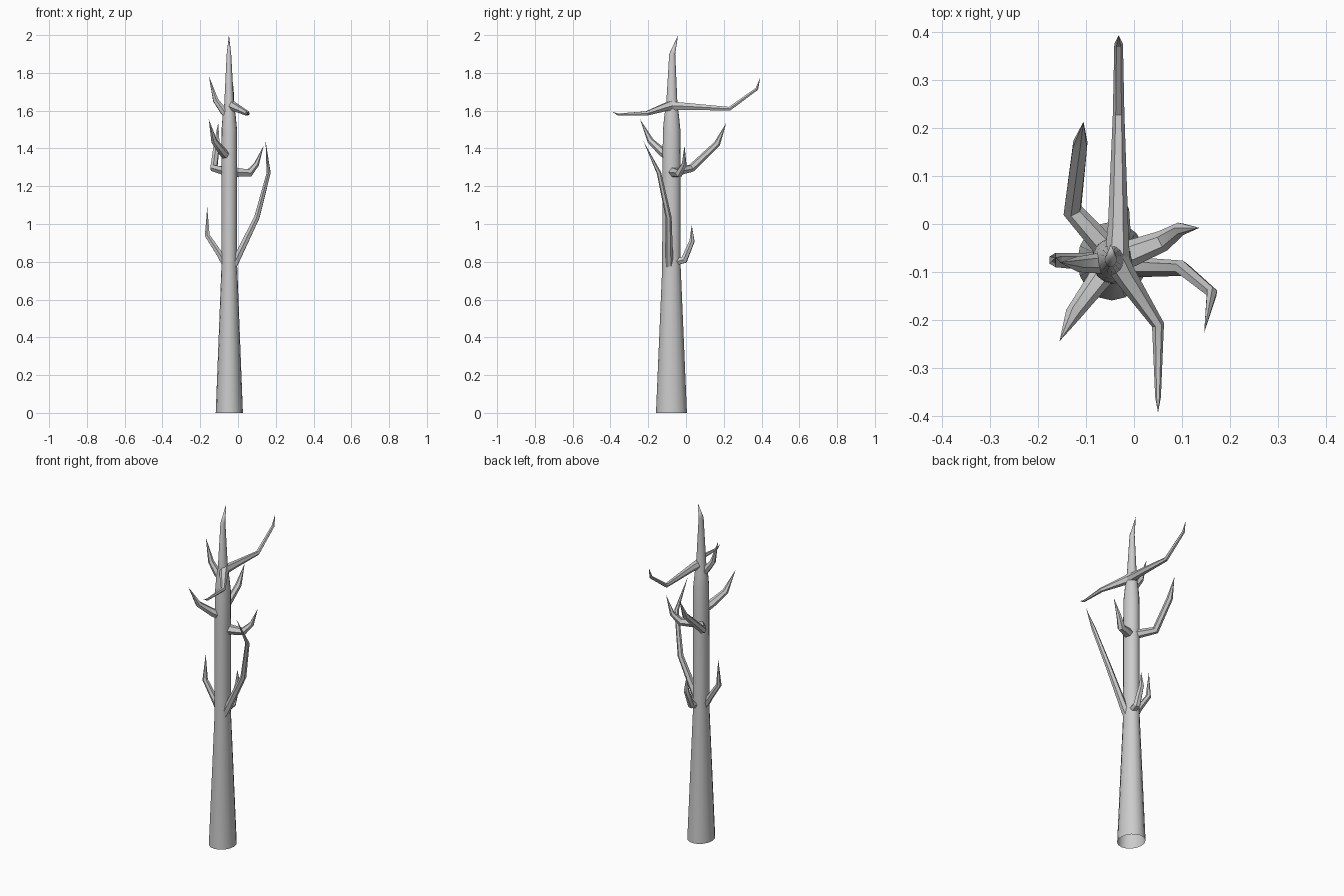
import bpy, bmesh, math
from mathutils import Vector


def make_object(name, bm, angle):
    bmesh.ops.recalc_face_normals(bm, faces=bm.faces)
    mesh = bpy.data.meshes.new(name)
    bm.to_mesh(mesh)
    bm.free()
    obj = bpy.data.objects.new(name, mesh)
    bpy.context.collection.objects.link(obj)
    bpy.ops.object.select_all(action='DESELECT')
    obj.select_set(True)
    bpy.context.view_layer.objects.active = obj
    bpy.ops.object.shade_smooth_by_angle(angle=math.radians(angle))
    return obj


def skin(bm, rings, tip):
    """Bridge rings of vertices and close the end with a point; base stays open."""
    n = len(rings[0])
    for a, b in zip(rings, rings[1:]):
        for i in range(n):
            j = (i + 1) % n
            bm.faces.new((a[i], a[j], b[j], b[i]))
    end = bm.verts.new(tip)
    for i in range(n):
        bm.faces.new((rings[-1][i], rings[-1][(i + 1) % n], end))


def branch(name, points, radii, sides=6):
    pts = [Vector(p) for p in points]
    bm = bmesh.new()
    rings, side = [], None
    for k, r in enumerate(radii):
        out = (pts[k + 1] - pts[k]).normalized()
        into = (pts[k] - pts[k - 1]).normalized() if k else out
        t = (out + into).normalized()
        if side is None:
            side = t.cross(Vector((0, 0, 1)))
        side = (side - t * side.dot(t)).normalized()
        up = side.cross(t)
        rings.append([bm.verts.new(pts[k] + r * (math.cos(a) * side + math.sin(a) * up))
                      for a in (math.tau * i / sides for i in range(sides))])
    skin(bm, rings, pts[-1])
    return make_object(name, bm, 30)


# Trunk: slightly oval tapering rings (x, y, z, x radius, y radius)
profile = [(-0.046, -0.077, 0, 0.072, 0.082), (-0.046, -0.077, 0.77, 0.042, 0.049),
           (-0.046, -0.077, 1.29, 0.042, 0.048), (-0.046, -0.076, 1.50, 0.041, 0.046),
           (-0.047, -0.076, 1.58, 0.034, 0.038), (-0.047, -0.075, 1.63, 0.026, 0.030),
           (-0.048, -0.073, 1.90, 0.012, 0.016)]
bm = bmesh.new()
rings = [[bm.verts.new((x + rx * math.cos(a), y + ry * math.sin(a), z))
          for a in (math.tau * i / 16 for i in range(16))] for x, y, z, rx, ry in profile]
skin(bm, rings, (-0.048, -0.042, 2.0))
make_object("trunk", bm, 40)

# Lower branches
branch("lower_left_branch",
       [(-0.055, -0.077, 0.77), (-0.10, -0.078, 0.845), (-0.163, -0.075, 0.94), (-0.163, -0.07, 1.09)],
       [0.023, 0.018, 0.015])
branch("lower_back_twig",
       [(-0.035, -0.055, 0.80), (-0.028, -0.01, 0.81), (-0.025, 0.032, 0.91), (-0.025, 0.03, 0.995)],
       [0.022, 0.021, 0.015])
branch("lower_right_branch",
       [(-0.03, -0.088, 0.77), (0.00, -0.09, 0.83), (0.10, -0.092, 1.035), (0.162, -0.143, 1.27),
        (0.146, -0.226, 1.44)],
       [0.023, 0.021, 0.016, 0.012])

# Middle branches
branch("middle_right_branch",
       [(-0.03, -0.07, 1.275), (0.06, -0.035, 1.27), (0.097, -0.01, 1.315), (0.136, -0.008, 1.415)],
       [0.03, 0.022, 0.014])
branch("middle_back_branch",
       [(-0.045, -0.065, 1.275), (-0.128, 0.028, 1.295), (-0.112, 0.165, 1.425), (-0.105, 0.213, 1.535)],
       [0.026, 0.021, 0.017])
branch("middle_front_branch",
       [(-0.055, -0.09, 1.36), (-0.08, -0.125, 1.38), (-0.127, -0.188, 1.44), (-0.155, -0.244, 1.555)],
       [0.028, 0.023, 0.017])

# Upper branches
branch("upper_left_branch",
       [(-0.045, -0.078, 1.57), (-0.075, -0.082, 1.595), (-0.118, -0.084, 1.655), (-0.155, -0.08, 1.785)],
       [0.025, 0.021, 0.016])
branch("upper_back_branch",
       [(-0.035, -0.07, 1.625), (-0.033, 0.00, 1.623), (-0.032, 0.23, 1.61), (-0.032, 0.375, 1.715),
        (-0.032, 0.393, 1.775)],
       [0.026, 0.021, 0.012, 0.009])
branch("upper_front_branch",
       [(-0.04, -0.07, 1.63), (-0.02, -0.105, 1.62), (0.05, -0.21, 1.585), (0.05, -0.36, 1.58),
        (0.05, -0.393, 1.595)],
       [0.028, 0.024, 0.013, 0.006])
